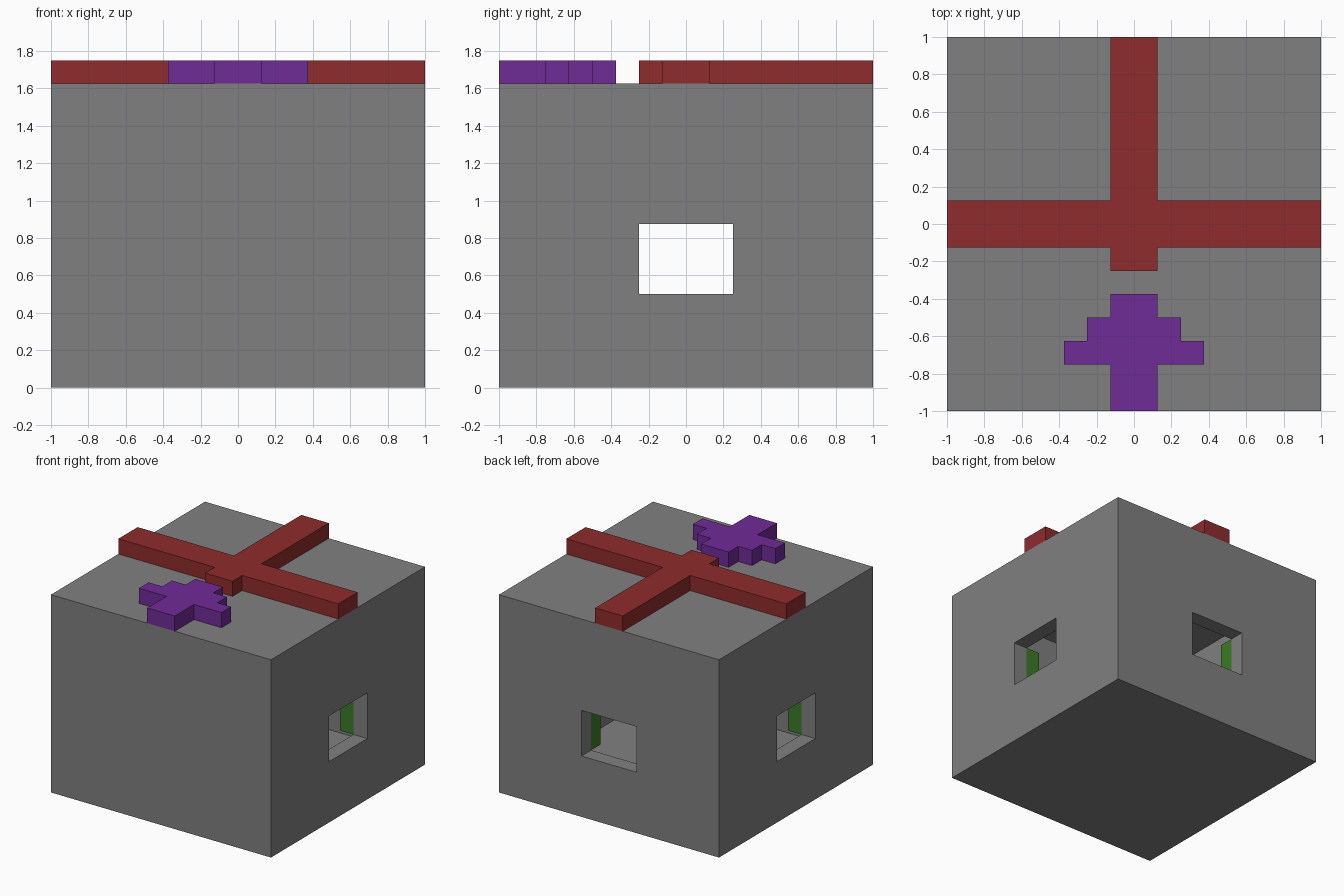
import bpy
import bmesh

U = 0.125           # building unit
TOP = 13 * U        # height of the box

if "Cube" in bpy.data.objects:
    bpy.data.objects.remove(bpy.data.objects["Cube"], do_unlink=True)


def material(name, r, g, b):
    mat = bpy.data.materials.new(name)
    mat.use_nodes = True
    mat.diffuse_color = (r, g, b, 1)
    mat.node_tree.nodes["Principled BSDF"].inputs["Base Color"].default_value = (r, g, b, 1)
    return mat


stone = material("stone grey", 0.216, 0.216, 0.216)
red = material("ribbon red", 0.275, 0.025, 0.025)
purple = material("arrow purple", 0.16, 0.025, 0.31)
green = material("curtain green", 0.045, 0.195, 0.021)


def prism(name, outline, z0, z1, mat):
    """Extrude a flat outline upwards from z0 to z1."""
    bm = bmesh.new()
    base = bm.faces.new([bm.verts.new((x, y, z0)) for x, y in outline])
    up = bmesh.ops.extrude_face_region(bm, geom=[base], use_keep_orig=True)
    verts = [v for v in up["geom"] if isinstance(v, bmesh.types.BMVert)]
    bmesh.ops.translate(bm, verts=verts, vec=(0, 0, z1 - z0))
    bmesh.ops.recalc_face_normals(bm, faces=bm.faces)
    mesh = bpy.data.meshes.new(name)
    bm.to_mesh(mesh)
    bm.free()
    mesh.materials.append(mat)
    obj = bpy.data.objects.new(name, mesh)
    bpy.context.collection.objects.link(obj)
    return obj


def box(name, x0, x1, y0, y1, z0, z1, mat):
    return prism(name, [(x0, y0), (x1, y0), (x1, y1), (x0, y1)], z0, z1, mat)


def mirrored(half):
    """Complete a right-hand outline across x = 0."""
    return half + [(-x, y) for x, y in reversed(half)]


# Hollow house with window openings on both sides and the back
house = box("house_walls", -1, 1, -1, 1, 0, TOP, stone)
sill, lintel, jamb, inner = 4 * U, 7 * U, 2 * U, 1 - U
cutters = [
    box("room_cutter", -inner, inner, -inner, inner, U, TOP - U, stone),
    box("side_window_cutter", -1.2, 1.2, -jamb, jamb, sill, lintel, stone),
    box("back_window_cutter", -jamb, jamb, 0, 1.2, sill, lintel, stone),
]
bpy.context.view_layer.objects.active = house
for cutter in cutters:
    cutter.hide_render = True
    mod = house.modifiers.new(cutter.name, "BOOLEAN")
    mod.operation = "DIFFERENCE"
    mod.solver = "EXACT"
    mod.object = cutter
    bpy.ops.object.modifier_apply(modifier=mod.name)
for cutter in cutters:
    bpy.data.objects.remove(cutter, do_unlink=True)

# Curtains standing just inside each window, one on either side
near, far = sorted((inner - U, inner))
for s, side in ((1, "left"), (-1, "right")):
    a, b = sorted((s * jamb, s * (jamb + U)))
    box("back_curtain_" + side, a, b, near, far, sill, lintel, green)
    box("left_window_curtain_" + side, near, far, a, b, sill, lintel, green)
    box("right_window_curtain_" + side, -far, -near, a, b, sill, lintel, green)

# Raised ribbon cross on the roof
prism("roof_ribbon", mirrored([(U, -2 * U), (U, -U), (1, -U), (1, U), (U, U), (U, 1)]),
      TOP, TOP + U, red)

# Stepped arrow at the front of the roof
arrow = [(1, -8), (1, -6), (3, -6), (3, -5), (2, -5), (2, -4), (1, -4), (1, -3)]
prism("roof_arrow", mirrored([(x * U, y * U) for x, y in arrow]), TOP, TOP + U, purple)
